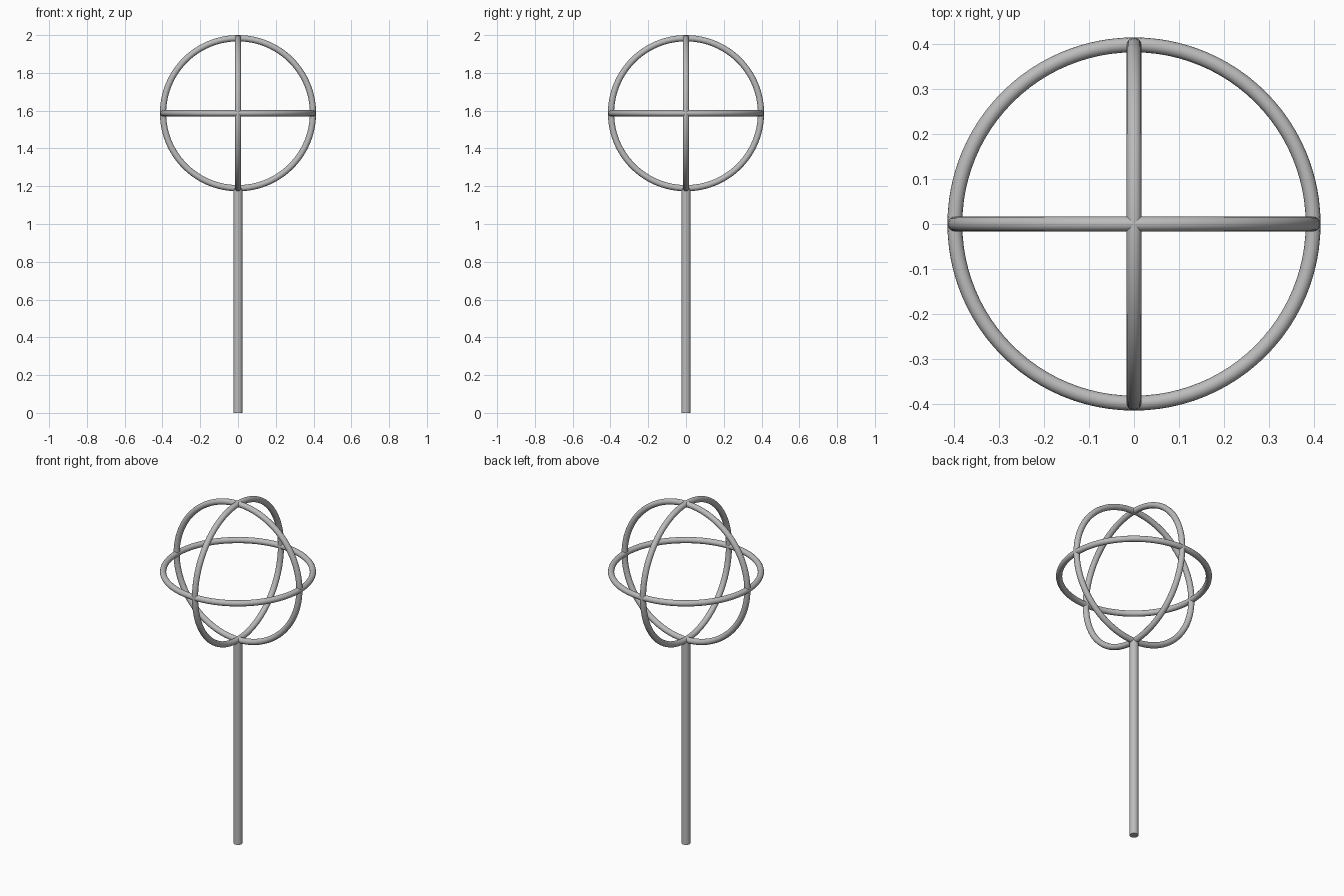
import bpy
import math

cube = bpy.data.objects.get("Cube")
if cube:
    bpy.data.objects.remove(cube, do_unlink=True)

RING_RADIUS = 0.397
TUBE_RADIUS = 0.0165
POLE_RADIUS = 0.024
CENTRE_Z = 2 - RING_RADIUS - TUBE_RADIUS
POLE_TOP = CENTRE_Z - RING_RADIUS

grey = bpy.data.materials.new("grey metal")
grey.use_nodes = True
colour = (0.5, 0.5, 0.5, 1)
grey.diffuse_color = colour
grey.node_tree.nodes["Principled BSDF"].inputs["Base Color"].default_value = colour


def finish(name):
    obj = bpy.context.object
    obj.name = name
    obj.data.materials.append(grey)
    bpy.ops.object.shade_smooth_by_angle(angle=math.radians(40))


def add_ring(name, rotation):
    bpy.ops.mesh.primitive_torus_add(
        major_radius=RING_RADIUS, minor_radius=TUBE_RADIUS,
        major_segments=96, minor_segments=16,
        location=(0, 0, CENTRE_Z), rotation=rotation)
    finish(name)


# Three crossing rings that outline a sphere
quarter = math.pi / 2
add_ring("horizontal_ring", (0, 0, 0))
add_ring("front_ring", (quarter, 0, 0))
add_ring("side_ring", (0, quarter, 0))

# Straight pole from the ground to the bottom of the rings
bpy.ops.mesh.primitive_cylinder_add(
    vertices=32, radius=POLE_RADIUS, depth=POLE_TOP,
    location=(0, 0, POLE_TOP / 2))
finish("pole")
